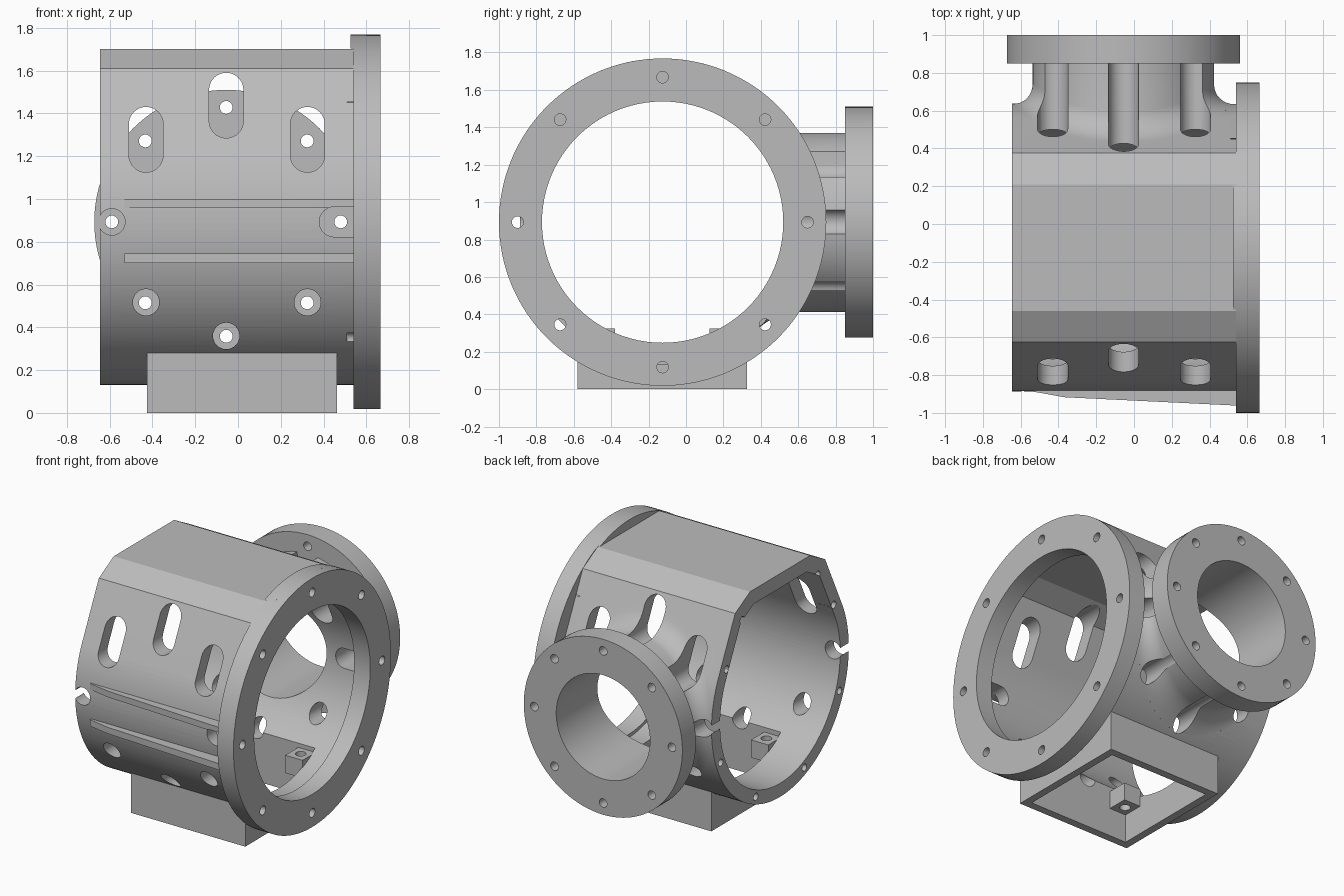
import bpy
import bmesh
from math import sin, cos, radians, pi, sqrt

cube = bpy.data.objects.get("Cube")
if cube:
    bpy.data.objects.remove(cube, do_unlink=True)

CY, CZ = -0.125, 0.893      # main bore axis
DX = -0.055                 # duct axis
R = 0.763                   # barrel radius

grey = bpy.data.materials.new("cast_grey")
grey.use_nodes = True
grey.diffuse_color = (0.5, 0.5, 0.5, 1)
grey.node_tree.nodes["Principled BSDF"].inputs["Base Color"].default_value = (0.5, 0.5, 0.5, 1)


def loft(name, rings):
    """Closed solid through a list of equal-length rings."""
    bm = bmesh.new()
    loops = [[bm.verts.new(p) for p in ring] for ring in rings]
    for a, b in zip(loops, loops[1:]):
        for i in range(len(a)):
            j = (i + 1) % len(a)
            bm.faces.new((a[i], a[j], b[j], b[i]))
    bm.faces.new(loops[0][::-1])
    bm.faces.new(loops[-1])
    bmesh.ops.recalc_face_normals(bm, faces=bm.faces)
    mesh = bpy.data.meshes.new(name)
    bm.to_mesh(mesh)
    bm.free()
    mesh.materials.append(grey)
    ob = bpy.data.objects.new(name, mesh)
    bpy.context.collection.objects.link(ob)
    return ob


def prism(name, pts, axis, lo, hi):
    """Extrude a 2D outline along an axis."""
    place = {"x": lambda p, d: (d, p[0], p[1]),
             "y": lambda p, d: (p[0], d, p[1]),
             "z": lambda p, d: (p[0], p[1], d)}[axis]
    return loft(name, [[place(p, d) for p in pts] for d in (lo, hi)])


def arc(u, v, r, start=0, end=360, n=96):
    steps = n if end - start == 360 else n + 1
    return [(u + r * cos(radians(start + (end - start) * i / n)),
             v + r * sin(radians(start + (end - start) * i / n))) for i in range(steps)]


def rect(u0, u1, v0, v1):
    return [(u0, v0), (u1, v0), (u1, v1), (u0, v1)]


def combine(target, tool, operation):
    """Boolean the tool into the target and drop the tool."""
    mod = target.modifiers.new("bool", 'BOOLEAN')
    mod.operation, mod.solver, mod.object = operation, 'EXACT', tool
    mesh = bpy.data.meshes.new_from_object(
        target.evaluated_get(bpy.context.evaluated_depsgraph_get()))
    target.modifiers.clear()
    target.data = mesh
    bpy.data.objects.remove(tool, do_unlink=True)


def finish(ob):
    bpy.ops.object.select_all(action='DESELECT')
    ob.select_set(True)
    bpy.context.view_layer.objects.active = ob
    bpy.ops.object.shade_smooth_by_angle(angle=radians(25))


def barrel_outline(s):
    """Round belly with tangent sides, chamfers and a flat roof."""
    pts = arc(0, 0, R, 154, 386) + [(0.5, 0.717), (0.335, 0.807), (-0.335, 0.807), (-0.5, 0.717)]
    return [(CY + s * y, CZ + s * z) for y, z in pts]


def barrel_side(z):
    """y of the rear barrel wall at height z above the axis."""
    if z > 0.334:
        return CY + 0.686 - (z - 0.334) * 0.486
    return CY + sqrt(R * R - z * z)


def duct_ring(r, y=None, lift=0.0):
    ring = []
    for x, z in arc(0, 0, r):
        ring.append((DX + x, barrel_side(z) + lift if y is None else y, CZ + z))
    return ring


# Barrel
housing = prism("housing", barrel_outline(1), "x", -0.645, 0.56)

# Rear duct with a concave fillet into the barrel
PIPE, FIL = 0.483, 0.105
rings = [duct_ring(0.45, 0.3), duct_ring(PIPE + FIL, lift=-0.02)]
for i in range(9):
    a = i / 8 * pi / 2
    rings.append(duct_ring(PIPE + FIL * (1 - sin(a)), lift=FIL * (1 - cos(a))))
rings.append(duct_ring(PIPE, 0.9))

# Outer solids merged into the casting
cap = arc(CY, CZ, 0.875, 68, 112, 24)
rib = [(-0.53, -0.84), (-0.53, -0.888), (-0.37, -0.917), (0.56, -0.962), (0.56, -0.84)]
solids = [
    loft("duct", rings),
    prism("main_flange", arc(CY, CZ, 0.875, n=128), "x", 0.54, 0.665),
    prism("flange_cap", cap, "x", 0.525, 0.6),
    prism("duct_flange", arc(DX, CZ, 0.617), "y", 0.85, 1.0),
    prism("base_box", rect(-0.425, 0.463, -0.58, 0.325), "z", 0, 0.33),
    prism("upper_rib", rib, "z", 0.957, 1.0),
    prism("lower_rib", rib, "z", 0.70, 0.745),
]
for tool in solids:
    combine(housing, tool, 'UNION')

# Main cavity, bores and base opening
cuts = [
    prism("cavity", barrel_outline(0.875), "x", -0.8, 0.54),
    prism("main_bore", arc(CY, CZ, 0.645), "x", 0.4, 0.8),
    prism("duct_bore", arc(DX, CZ, 0.365), "y", 0, 1.2),
    prism("base_opening", rect(-0.37, 0.41, -0.525, 0.27), "z", -0.1, 0.5),
]

# Tool access slots and holes, front to duct flange
for x, z0, z1 in ((-0.43, 1.125, 1.43), (DX, 1.285, 1.59), (0.325, 1.125, 1.43)):
    w = 0.08
    slot = arc(x, z1 - w, w, 0, 180, 20) + arc(x, z0 + w, w, 180, 360, 20)
    cuts.append(prism("slot", slot, "y", -1.1, 0.85))
for x, z in ((-0.43, 0.517), (DX, 0.36), (0.325, 0.517), (-0.59, CZ)):
    cuts.append(prism("access_hole", arc(x, z, 0.062, n=32), "y", -1.1, 0.85))
side = arc(0.45, CZ, 0.07, 90, 270, 20) + [(0.539, CZ - 0.07), (0.539, CZ + 0.07)]
cuts.append(prism("side_slot", side, "y", -1.1, 0.85))

# Bolt holes in both flanges
for i in range(8):
    c, s = cos(i * pi / 4), sin(i * pi / 4)
    cuts.append(prism("bolt_hole", arc(DX + 0.535 * c, CZ + 0.535 * s, 0.03, n=20), "y", 0.8, 1.1))
    cuts.append(prism("bolt_hole", arc(CY + 0.775 * c, CZ + 0.775 * s, 0.031, n=20), "x", 0.51, 0.8))

# Blind holes in the open rim
for y, z in ((0.42, 0.64), (0.595, 0.36), (0.66, -0.27), (0.27, -0.66)):
    for m in (-1, 1):
        cuts.append(prism("rim_hole", arc(CY + m * y, CZ + z, 0.025, n=16), "x", -0.8, -0.53))

for tool in cuts:
    combine(housing, tool, 'DIFFERENCE')
finish(housing)

# Screw bosses in the base corners
for xn, x0 in (("left", 0.28), ("right", -0.375)):
    for yn, y0 in (("front", -0.53), ("back", 0.125)):
        boss = prism(f"{yn}_{xn}_boss", rect(x0, x0 + 0.135, y0, y0 + 0.15), "z", 0.2, 0.325)
        hole = prism("screw_hole", arc(x0 + 0.068, y0 + 0.075, 0.035, n=20), "z", 0.1, 0.4)
        combine(boss, hole, 'DIFFERENCE')
        finish(boss)
